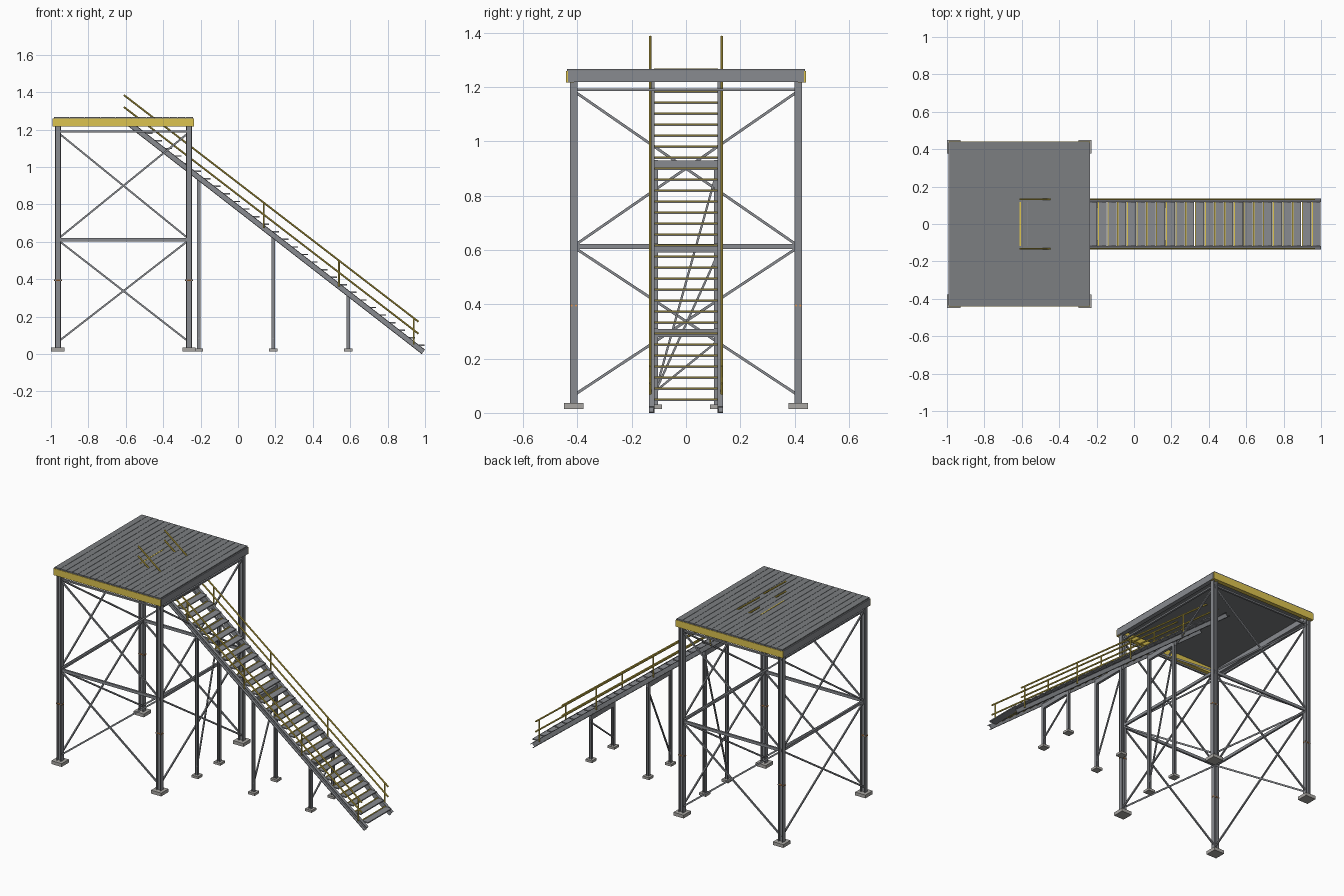
import bpy, bmesh, math
from mathutils import Vector as V

if "Cube" in bpy.data.objects:
    bpy.data.objects.remove(bpy.data.objects["Cube"])

def mat(name, c):
    m = bpy.data.materials.new(name)
    m.diffuse_color = c
    m.use_nodes = True
    m.node_tree.nodes["Principled BSDF"].inputs["Base Color"].default_value = m.diffuse_color
    return m

YELLOW = mat("safety_yellow", (0.72, 0.55, 0.08, 1))
ORANGE = mat("bolt_orange", (0.75, 0.3, 0.08, 1))
STEEL = mat("steel", (0.25, 0.26, 0.28, 1))
DARK = mat("deck_steel", (0.2, 0.21, 0.22, 1))
CONC = mat("concrete", (0.4, 0.39, 0.37, 1))

# cross-sections (u along the side axis, v perpendicular to it)
def rect(w, h):
    return [(-w/2, -h/2), (w/2, -h/2), (w/2, h/2), (-w/2, h/2)]

def i_section(w, h, t):
    a, b, c, d = w/2, h/2, t/2, h/2 - t
    return [(-a, -b), (a, -b), (a, -d), (c, -d), (c, d), (a, d),
            (a, b), (-a, b), (-a, d), (-c, d), (-c, -d), (-a, -d)]

def channel(w, h, t):
    a, b = w/2, h/2
    return [(-a, -b), (a, -b), (a, -b+t), (-a+t, -b+t),
            (-a+t, b-t), (a, b-t), (a, b), (-a, b)]

def ngon(r, n=8):
    return [(r*math.cos(2*math.pi*i/n), r*math.sin(2*math.pi*i/n)) for i in range(n)]

# an object made of straight members: (start, end, section, side axis)
def members(name, items, material=STEEL, smooth=False):
    bm = bmesh.new()
    for p, q, prof, side in items:
        p, q, side = V(p), V(q), V(side)
        d = (q - p).normalized()
        side = (side - d*side.dot(d)).normalized()
        up = d.cross(side)
        rings = [[bm.verts.new(e + side*u + up*v) for u, v in prof] for e in (p, q)]
        n = len(prof)
        bm.faces.new(rings[0][::-1])
        bm.faces.new(rings[1])
        for i in range(n):
            j = (i + 1) % n
            bm.faces.new((rings[0][i], rings[0][j], rings[1][j], rings[1][i]))
    bmesh.ops.recalc_face_normals(bm, faces=bm.faces)
    me = bpy.data.meshes.new(name)
    bm.to_mesh(me)
    bm.free()
    ob = bpy.data.objects.new(name, me)
    bpy.context.collection.objects.link(ob)
    me.materials.append(material)
    if smooth:
        bpy.context.view_layer.objects.active = ob
        ob.select_set(True)
        bpy.ops.object.shade_smooth_by_angle()
        ob.select_set(False)
    return ob

def box(x0, x1, y0, y1, z0, z1):
    return ((x0, (y0+y1)/2, (z0+z1)/2), (x1, (y0+y1)/2, (z0+z1)/2), rect(y1-y0, z1-z0), Y)

X, Y, Z = (1, 0, 0), (0, 1, 0), (0, 0, 1)
XL, XR, YC = -0.963, -0.262, 0.413
corners = [(x, y) for x in (XL, XR) for y in (-YC, YC)]

# tower columns, footings and splice bolts
members("tower_columns", [((x, y, 0.03), (x, y, 1.222), i_section(0.028, 0.033, 0.006), Y)
                          for x, y in corners])
members("tower_footings", [box(x-0.036, x+0.036, y-0.036, y+0.036, 0.015, 0.036)
                           for x, y in corners], CONC)
members("splice_bolts", [((x-0.021, y+o, 0.395), (x+0.021, y+o, 0.395), ngon(0.004, 6), Y)
                         for x, y in corners for o in (-0.008, 0.008)], ORANGE)

# horizontal ties and cross bracing on all four faces
faces = [((XL, s*YC), (XR, s*YC)) for s in (-1, 1)] + [((x, -YC), (x, YC)) for x in (XL, XR)]
ties, braces = [], []
for a, b in faces:
    for z, h in ((0.612, 0.018), (1.19, 0.01)):
        ties.append(((*a, z), (*b, z), rect(h, 0.012), Z))
    for z0, z1 in ((0.065, 0.61), (0.615, 1.185)):
        braces.append(((*a, z0), (*b, z1), rect(0.01, 0.008), Z))
        braces.append(((*a, z1), (*b, z0), rect(0.01, 0.008), Z))
members("tower_ties", ties)
members("tower_braces", braces)

# deck: edge beams, sheet and planks
members("deck_side_beams", [box(-0.99, -0.236, s*0.427-0.014, s*0.427+0.014, 1.216, 1.259)
                            for s in (-1, 1)], YELLOW)
members("deck_end_beams", [box(x-0.014, x+0.014, -0.435, 0.435, 1.218, 1.26)
                           for x in (-0.977, -0.249)])
members("deck_sheet", [box(-0.985, -0.24, -0.438, 0.438, 1.252, 1.262)], DARK)
N, x0, pitch = 18, -0.985, 0.745/18
members("deck_planks", [box(x0+i*pitch+0.001, x0+(i+1)*pitch-0.001, -0.438, 0.438, 1.261, 1.267)
                        for i in range(N)], DARK)

# stair stringers
SLOPE = 0.776
def stringer_z(x):
    return 0.012 + (0.991 - x)*SLOPE

members("stair_stringers",
        [((0.991, s*0.126, stringer_z(0.991)), (-0.602, s*0.126, stringer_z(-0.602)),
          channel(0.019, 0.03, 0.004), (0, s, 0)) for s in (-1, 1)])

# stair treads with raised yellow strips
treads, strips = [], []
for i in range(31):
    x, z = 0.95 - i*0.052, 0.05 + i*0.0405
    treads.append(box(x, x+0.048, -0.118, 0.118, z-0.007, z))
    strips.append(box(x-0.001, x+0.006, -0.118, 0.118, z-0.007, z+0.003))
members("stair_treads", treads)
members("tread_strips", strips, YELLOW)

# handrails and posts
def rail_z(x):
    return 1.385 - (x + 0.61)*0.7695

rails, posts = [], []
for s in (-1, 1):
    y = s*0.132
    for drop in (0, 0.064):
        rails.append(((-0.61, y, rail_z(-0.61)-drop), (0.965, y, rail_z(0.965)-drop),
                      ngon(0.005), Y))
    for x in (0.94, 0.54, 0.137, -0.263):
        posts.append(((x, y, stringer_z(x)), (x, y, rail_z(x)), ngon(0.0045), X))
members("handrails", rails, YELLOW, True)
members("handrail_posts", posts, YELLOW, True)

# trestles carrying the stair
legs, feet, caps, diags = [], [], [], []
for x in (-0.21, 0.188, 0.59):
    top = stringer_z(x) - 0.012
    for s in (-1, 1):
        legs.append(((x, s*0.112, 0.02), (x, s*0.112, top), i_section(0.018, 0.018, 0.004), Y))
        feet.append(box(x-0.023, x+0.023, s*0.112-0.023, s*0.112+0.023, 0.015, 0.03))
    caps.append(box(x-0.008, x+0.008, -0.122, 0.122, top-0.032, top-0.002))
    diags.append(((x, -0.112, 0.08), (x, 0.112, top-0.05), rect(0.008, 0.008), X))
members("trestle_legs", legs)
members("trestle_feet", feet, CONC)
members("trestle_caps", caps)
members("trestle_diagonals", diags)
